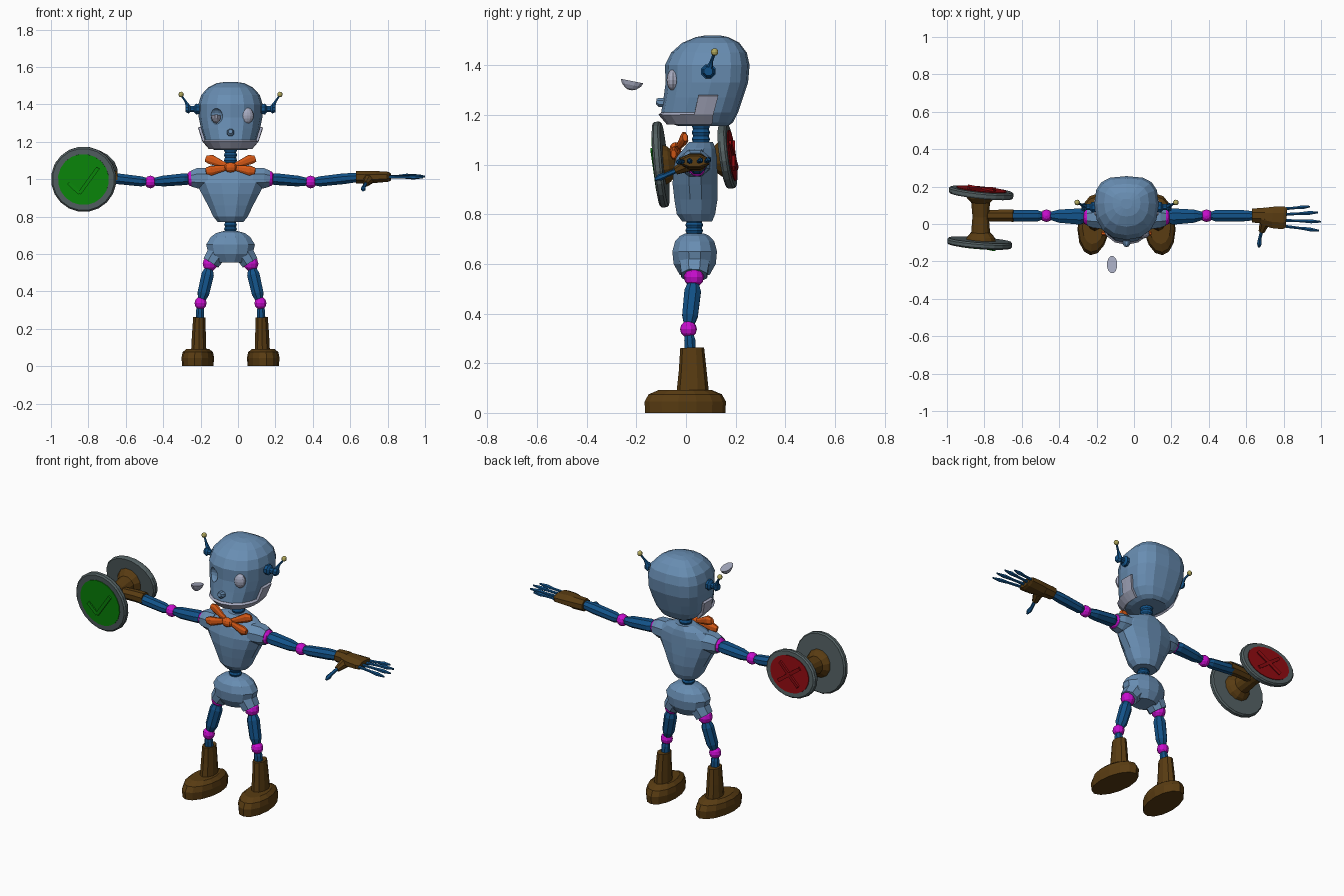
import bpy, bmesh, math
from mathutils import Vector, Matrix

CX = -0.04  # body centre line


def material(name, rgb):
    m = bpy.data.materials.new(name)
    m.diffuse_color = (*rgb, 1)
    return m


STEEL = material("steel blue", (0.14, 0.27, 0.45))
NAVY = material("dark blue", (0.006, 0.085, 0.25))
BROWN = material("brown", (0.10, 0.045, 0.006))
MAGENTA = material("magenta", (0.58, 0.004, 0.62))
LAVENDER = material("pale lavender", (0.38, 0.40, 0.52))
ORANGE = material("orange", (0.68, 0.10, 0.008))
GREY = material("slate grey", (0.085, 0.115, 0.12))
GREEN = material("green", (0.003, 0.25, 0.003))
RED = material("red", (0.26, 0.003, 0.005))
YELLOW = material("pale yellow", (0.45, 0.40, 0.11))


def finish(name, mat, bm):
    bmesh.ops.recalc_face_normals(bm, faces=bm.faces)
    me = bpy.data.meshes.new(name)
    bm.to_mesh(me)
    bm.free()
    me.materials.append(mat)
    ob = bpy.data.objects.new(name, me)
    bpy.context.collection.objects.link(ob)
    return ob


def skin(bm, rings):
    """Bridge closed rings of verts and cap both ends."""
    n = len(rings[0])
    for a, b in zip(rings, rings[1:]):
        for i in range(n):
            bm.faces.new((a[i], a[(i + 1) % n], b[(i + 1) % n], b[i]))
    bm.faces.new(rings[0])
    bm.faces.new(rings[-1])


def frame(d):
    d = Vector(d).normalized()
    ref = Vector((0, 1, 0)) if abs(d.z) > 0.7 else Vector((0, 0, 1))
    u = ref.cross(d).normalized()
    return d, u, d.cross(u)


def loft(name, mat, pts, sides=8, axis=None):
    """Rings at (x, y, z, radius across[, radius up]) joined into a closed solid."""
    if axis is None:
        axis = Vector(pts[-1][:3]) - Vector(pts[0][:3])
    d, u, v = frame(axis)
    bm = bmesh.new()
    rings = []
    for p in pts:
        ring = []
        for i in range(sides):
            a = 2 * math.pi * (i + 0.5) / sides
            ring.append(bm.verts.new(Vector(p[:3]) + u * p[3] * math.cos(a) + v * p[-1] * math.sin(a)))
        rings.append(ring)
    skin(bm, rings)
    return finish(name, mat, bm)


def ball(name, mat, loc, size, seg=10, rings=6):
    bm = bmesh.new()
    bmesh.ops.create_uvsphere(bm, u_segments=seg, v_segments=rings, radius=1)
    size = (size,) * 3 if isinstance(size, float) else size
    bmesh.ops.transform(bm, verts=bm.verts, matrix=Matrix.Translation(loc) @ Matrix.Diagonal((*size, 1)))
    return finish(name, mat, bm)


# Head: rings of (z, front y, back y, half width), boxier at the back
HEAD = [(1.155, -0.03, 0.17, 0.085), (1.17, -0.08, 0.19, 0.11), (1.21, -0.10, 0.21, 0.14),
        (1.27, -0.09, 0.23, 0.158), (1.33, -0.082, 0.25, 0.17), (1.40, -0.085, 0.256, 0.172),
        (1.45, -0.06, 0.245, 0.157), (1.49, -0.015, 0.215, 0.12), (1.513, 0.04, 0.17, 0.075),
        (1.52, 0.08, 0.135, 0.03)]


def head_point(z, deg, grow=0.0):
    for lo, hi in zip(HEAD, HEAD[1:]):
        if lo[0] <= z <= hi[0]:
            t = (z - lo[0]) / (hi[0] - lo[0])
            f, b, w = (lo[k] + t * (hi[k] - lo[k]) for k in (1, 2, 3))
            break
    cy = f + 0.55 * (b - f)
    c, s = math.cos(math.radians(deg)), math.sin(math.radians(deg))
    p = 0.7 if s > 0 else 0.9
    reach = (b - cy if s > 0 else cy - f) + grow
    return Vector((CX + (w + grow) * math.copysign(abs(c) ** p, c),
                   cy + reach * math.copysign(abs(s) ** p, s), z))


bm = bmesh.new()
skin(bm, [[bm.verts.new(head_point(r[0], i * 22.5)) for i in range(16)] for r in HEAD])
head = finish("head", STEEL, bm)

# Empty left eye socket, right eye and the popped-out eye shell
cutter = ball("eye_socket_cutter", STEEL, (-0.122, -0.075, 1.337), (0.04, 0.035, 0.044), 12, 8)
cutter.hide_render = True
cutter.hide_viewport = True
cut = head.modifiers.new("socket", 'BOOLEAN')
cut.operation, cut.object, cut.solver = 'DIFFERENCE', cutter, 'EXACT'
ball("right_eye", LAVENDER, (0.048, -0.052, 1.34), (0.036, 0.026, 0.043), 12, 8)
loft("loose_eye_shell", LAVENDER, [(-0.117, -0.217, 1.336, 0.028, 0.048), (-0.117, -0.22, 1.32, 0.024, 0.04),
                                   (-0.117, -0.223, 1.306, 0.015, 0.024), (-0.117, -0.225, 1.30, 0.005, 0.008)],
     12, axis=(0, 0.2, 1))
loft("nose", STEEL, [(CX, -0.075, 1.248, 0.022, 0.02), (CX, -0.108, 1.25, 0.021, 0.02),
                     (CX, -0.12, 1.255, 0.012, 0.012)], 8)

# Jaw plate: band round the chin with a raised plate at each side
bm = bmesh.new()
degs = [9, 0, -10] + [-22.5 * k for k in range(1, 8)] + [-170, -180, -189]
cols = [[bm.verts.new(head_point(z, a, 0.008)) for z in (1.165, 1.205, 1.278)] for a in degs]
for i, (a, b) in enumerate(zip(cols, cols[1:])):
    bm.faces.new((a[0], b[0], b[1], a[1]))
    if i < 2 or i > len(cols) - 4:
        bm.faces.new((a[1], b[1], b[2], a[2]))
bmesh.ops.delete(bm, geom=[v for v in bm.verts if not v.link_faces], context='VERTS')
jaw = finish("jaw", LAVENDER, bm)
thick = jaw.modifiers.new("thickness", 'SOLIDIFY')
thick.thickness, thick.offset = 0.014, 0


# Ribbed neck and waist
def ribbed(name, y, z0, z1, r):
    n = 8
    loft(name, NAVY, [(CX, y, z0 + (z1 - z0) * k / n, r * (1 if k % 2 else 0.85)) for k in range(n + 1)], 10)


ribbed("neck", 0.06, 1.06, 1.17, 0.037)
ribbed("waist", 0.033, 0.70, 0.79, 0.036)

# Torso and pelvis
loft("torso", STEEL, [(CX, y, z, a, b) for z, y, a, b in (
    (0.77, 0.045, 0.07, 0.062), (0.80, 0.04, 0.095, 0.08), (0.86, 0.04, 0.125, 0.09),
    (0.92, 0.037, 0.158, 0.094), (0.98, 0.037, 0.19, 0.092), (1.03, 0.043, 0.182, 0.084),
    (1.065, 0.055, 0.13, 0.066), (1.09, 0.06, 0.06, 0.05))], 12, axis=(0, 0, 1))
loft("pelvis", STEEL, [(CX, 0.035, z, a, b) for z, a, b in (
    (0.555, 0.075, 0.062), (0.60, 0.122, 0.088), (0.65, 0.135, 0.093), (0.69, 0.11, 0.082),
    (0.712, 0.08, 0.062), (0.722, 0.04, 0.04))], 12, axis=(0, 0, 1))

# Bow tie, leaning back with the chest
for s in (-1, 1):
    for part, dz in (("upper", 0.045), ("lower", -0.022)):
        loft(f"bow_tie_{part}_loop", ORANGE,
             [(CX + s * dx, -0.035 + 0.7 * dz * k, 1.065 + dz * k, 0.6 * r, r) for dx, k, r in (
                 (0.0, 0, 0.012), (0.05, 0.4, 0.019), (0.105, 0.9, 0.028), (0.132, 1, 0.018))], 8)
ball("bow_tie_knot", ORANGE, (CX, -0.042, 1.063), (0.036, 0.024, 0.027), 8, 6)

for s, side in ((-1, "left"), (1, "right")):
    X = lambda o: CX + s * o
    # Ear and antenna
    loft(f"{side}_ear", NAVY, [(X(0.14), 0.09, 1.375, 0.026), (X(0.185), 0.09, 1.375, 0.031),
                               (X(0.195), 0.09, 1.375, 0.017), (X(0.215), 0.09, 1.375, 0.017),
                               (X(0.225), 0.09, 1.375, 0.026), (X(0.24), 0.09, 1.375, 0.018)], 8)
    loft(f"{side}_antenna", NAVY, [(X(0.225), 0.095, 1.385, 0.015), (X(0.24), 0.102, 1.415, 0.007),
                                   (X(0.264), 0.115, 1.45, 0.005)], 6)
    ball(f"{side}_antenna_tip", YELLOW, (X(0.264), 0.115, 1.453), 0.015)
    # Arm
    loft(f"{side}_shoulder_socket", STEEL, [(X(0.12), 0.037, 1.005, 0.07, 0.06), (X(0.18), 0.037, 1.005, 0.062, 0.058),
                                            (X(0.21), 0.037, 1.003, 0.05, 0.046)], 8)
    ball(f"{side}_shoulder_joint", MAGENTA, (X(0.208), 0.037, 1.003), (0.03, 0.045, 0.042))
    loft(f"{side}_upper_arm", NAVY, [(X(0.215), 0.04, 1.0, 0.03), (X(0.245), 0.04, 1.0, 0.047, 0.034),
                                     (X(0.36), 0.042, 0.99, 0.038, 0.031), (X(0.41), 0.044, 0.986, 0.022)], 8)
    ball(f"{side}_elbow", MAGENTA, (X(0.428), 0.044, 0.985), 0.034)
    loft(f"{side}_forearm", NAVY, [(X(0.445), 0.044, 0.986, 0.02), (X(0.475), 0.044, 0.988, 0.032, 0.029),
                                   (X(0.61), 0.044, 1.003, 0.034, 0.031), (X(0.69), 0.044, 1.01, 0.025)], 8)
    # Leg
    loft(f"{side}_hip_socket", STEEL, [(X(0.055), 0.035, 0.63, 0.06, 0.07), (X(0.105), 0.033, 0.553, 0.05, 0.056)], 8)
    ball(f"{side}_hip_joint", MAGENTA, (X(0.11), 0.032, 0.548), 0.041)
    loft(f"{side}_thigh", NAVY, [(X(0.115), 0.03, 0.525, 0.022), (X(0.122), 0.027, 0.49, 0.036),
                                 (X(0.145), 0.016, 0.39, 0.034), (X(0.154), 0.012, 0.355, 0.022)], 8)
    ball(f"{side}_knee", MAGENTA, (X(0.16), 0.01, 0.337), 0.034)
    loft(f"{side}_shin", NAVY, [(X(0.162), 0.012, 0.32, 0.018), (X(0.163), 0.015, 0.295, 0.024),
                                (X(0.164), 0.018, 0.24, 0.024)], 8)
    loft(f"{side}_boot_shaft", BROWN, [(X(0.167), 0.025, 0.262, 0.034, 0.048), (X(0.169), 0.027, 0.17, 0.039, 0.056),
                                       (X(0.170), 0.027, 0.075, 0.043, 0.066)], 10)
    foot = loft(f"{side}_boot_foot", BROWN, [(0, 0, z, a, b) for z, a, b in (
        (0, 0.082, 0.162), (0.045, 0.086, 0.165), (0.075, 0.08, 0.148), (0.093, 0.06, 0.105))], 14)
    foot.data.transform(Matrix.Translation((X(0.175), -0.003, 0)) @ Matrix.Rotation(s * math.radians(6), 4, 'Z'))

# Right glove with fingers and thumb
loft("right_glove_cuff", BROWN, [(0.63, 0.045, 1.01, 0.04, 0.036), (0.70, 0.045, 1.01, 0.046, 0.038)], 8)
loft("right_glove_palm", BROWN, [(0.68, 0.042, 1.01, 0.046, 0.036), (0.74, 0.035, 1.012, 0.062, 0.034),
                                 (0.80, 0.033, 1.013, 0.066, 0.029), (0.815, 0.033, 1.013, 0.055, 0.022)], 8)
for y0, x1, y1, z1 in ((0.08, 0.94, 0.093, 1.02), (0.05, 0.985, 0.062, 1.018),
                       (0.02, 1.0, 0.012, 1.015), (-0.01, 0.99, -0.035, 1.01)):
    pt = lambda t, r: (0.79 + t * (x1 - 0.79), y0 + t * (y1 - y0), 1.012 + t * (z1 - 1.012), r)
    loft("right_finger", NAVY, [pt(0, 0.009), pt(0.5, 0.008), pt(0.75, 0.012), pt(1, 0.005)], 6, axis=(1, 0, 0))
loft("right_thumb_base", BROWN, [(0.70, 0.01, 1.0, 0.03), (0.682, -0.04, 0.975, 0.017)], 8)
loft("right_thumb", NAVY, [(0.685, -0.03, 0.98, 0.01), (0.672, -0.08, 0.958, 0.01),
                           (0.67, -0.105, 0.948, 0.014), (0.668, -0.124, 0.94, 0.006)], 6)

# Left hand: a spool between two signal discs
loft("left_wrist", BROWN, [(-0.645, 0.045, 1.01, 0.036), (-0.71, 0.045, 1.01, 0.034),
                           (-0.82, 0.045, 1.005, 0.032)], 8)
loft("left_spool", BROWN, [(-0.82, y, 1.0 + 0.1 * (y + 0.08), r) for y, r in (
    (-0.095, 0.085), (-0.07, 0.075), (-0.045, 0.052), (0.04, 0.045), (0.115, 0.052),
    (0.14, 0.075), (0.16, 0.085))], 12)


def signal_disc(name, centre, axis, rx, rz, mat, strokes):
    d, u, v = frame(axis)
    c = Vector(centre)
    ring = lambda t, k: (*(c + d * t), rx * k, rz * k)
    loft(f"{name}_disc", GREY, [ring(-0.017, 0.96), ring(-0.008, 1), ring(0.009, 1), ring(0.017, 0.95)], 20, axis=d)
    loft(f"{name}_plate", mat, [ring(0.016, 0.78), ring(0.021, 0.78)], 20, axis=d)
    for (a, b), (e, f) in strokes:
        at = lambda p, q: (*(c + u * p * rx + v * q * rz + d * 0.02), 0.014)
        loft(f"{name}_mark", mat, [at(a, b), at(e, f)], 4)


signal_disc("green_signal", (-0.825, -0.102, 1.0), (-0.075, -1, -0.09), 0.175, 0.175, GREEN,
            [((-0.46, -0.1), (-0.12, -0.42)), ((-0.12, -0.42), (0.45, 0.36))])
signal_disc("red_signal", (-0.817, 0.167, 1.034), (0.1, 1, 0.13), 0.175, 0.133, RED,
            [((-0.4, -0.4), (0.4, 0.4)), ((-0.4, 0.4), (0.4, -0.4))])
